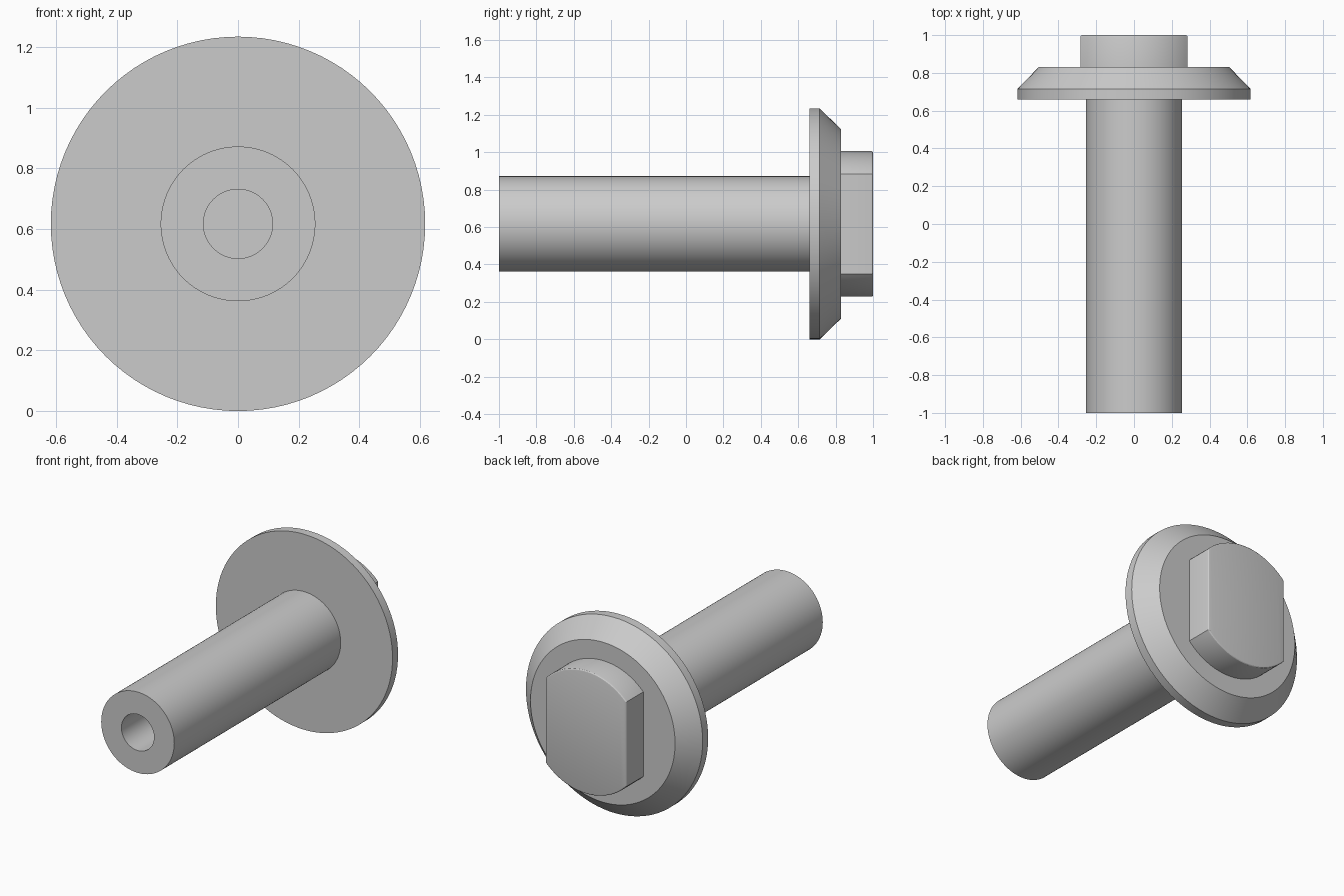
import bpy, bmesh, math
from mathutils import Matrix, Vector

if "Cube" in bpy.data.objects:
    bpy.data.objects.remove(bpy.data.objects["Cube"], do_unlink=True)

AXIS_Z = 0.617
SEGMENTS = 96

# Single plain grey
grey = bpy.data.materials.new("plain_grey")
grey.use_nodes = True
colour = (0.6, 0.6, 0.6, 1)
grey.diffuse_color = colour
grey.node_tree.nodes["Principled BSDF"].inputs["Base Color"].default_value = colour


def finish(bm, name):
    bmesh.ops.recalc_face_normals(bm, faces=bm.faces)
    mesh = bpy.data.meshes.new(name)
    bm.to_mesh(mesh)
    bm.free()
    mesh.materials.append(grey)
    obj = bpy.data.objects.new(name, mesh)
    bpy.context.collection.objects.link(obj)
    obj.location.z = AXIS_Z
    bpy.ops.object.select_all(action='DESELECT')
    obj.select_set(True)
    bpy.context.view_layer.objects.active = obj
    bpy.ops.object.shade_smooth_by_angle(angle=math.radians(25))
    return obj


# Shank with blind bore and chamfered flange: (radius, y) turned about the y axis
profile = [(0, 0), (0.114, 0), (0.114, -1), (0.255, -1), (0.255, 0.66),
           (0.617, 0.66), (0.617, 0.715), (0.505, 0.83), (0, 0.83)]
bm = bmesh.new()
verts = [bm.verts.new((r, y, 0)) for r, y in profile]
edges = [bm.edges.new(pair) for pair in zip(verts, verts[1:])]
bmesh.ops.spin(bm, geom=verts + edges, cent=(0, 0, 0), axis=(0, 1, 0),
               angle=math.tau, steps=SEGMENTS, use_duplicate=False)
bmesh.ops.remove_doubles(bm, verts=bm.verts, dist=1e-4)
finish(bm, "flanged_shank")

# Head: round boss with two flat sides
RADIUS, HALF_WIDTH, ARC_STEPS = 0.389, 0.283, 32
half_angle = math.asin(HALF_WIDTH / RADIUS)
bm = bmesh.new()
outline = []
for side in (0, math.pi):
    for i in range(ARC_STEPS + 1):
        a = side - half_angle + 2 * half_angle * i / ARC_STEPS
        outline.append(bm.verts.new((RADIUS * math.sin(a), 0.83, RADIUS * math.cos(a))))
base = bm.faces.new(outline)
result = bmesh.ops.extrude_face_region(bm, geom=[base])
bmesh.ops.translate(bm, vec=(0, 0.17, 0),
                    verts=[v for v in result["geom"] if isinstance(v, bmesh.types.BMVert)])
# Softened rim on the end face
rim = [e for e in bm.edges if all(v.co.y > 0.99 for v in e.verts)]
bmesh.ops.bevel(bm, geom=rim, offset=0.01, segments=3, profile=0.5, affect='EDGES')
finish(bm, "flat_sided_head")
